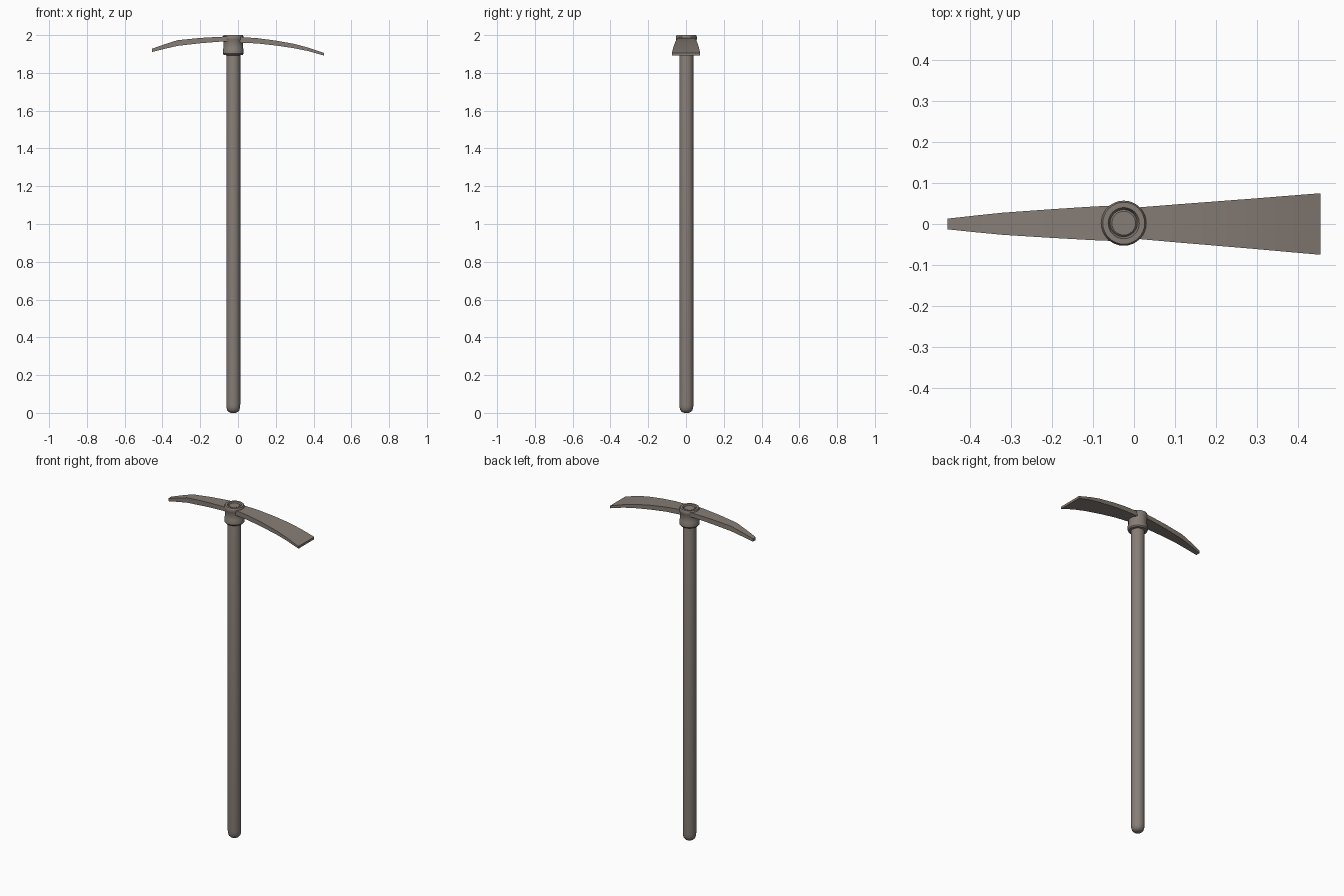
import bpy, bmesh, math

if "Cube" in bpy.data.objects:
    bpy.data.objects.remove(bpy.data.objects["Cube"])

CX, CY = -0.025, 0.002   # handle axis

mat = bpy.data.materials.new("grey brown")
mat.diffuse_color = (0.24, 0.205, 0.18, 1)
mat.use_nodes = True
mat.node_tree.nodes["Principled BSDF"].inputs["Base Color"].default_value = mat.diffuse_color


def finish(name, bm, angle=35):
    bmesh.ops.recalc_face_normals(bm, faces=bm.faces)
    me = bpy.data.meshes.new(name)
    bm.to_mesh(me)
    bm.free()
    ob = bpy.data.objects.new(name, me)
    bpy.context.collection.objects.link(ob)
    me.materials.append(mat)
    bpy.ops.object.select_all(action='DESELECT')
    ob.select_set(True)
    bpy.context.view_layer.objects.active = ob
    bpy.ops.object.shade_smooth_by_angle(angle=math.radians(angle))
    return ob


def lathe(name, profile, closed=False, n=32):
    """Revolve (radius, z) points about the handle axis."""
    bm = bmesh.new()
    rings = []
    for r, z in profile:
        rings.append([bm.verts.new((CX + r * math.cos(2 * math.pi * i / n),
                                    CY + r * math.sin(2 * math.pi * i / n), z))
                      for i in range(n)])
    pairs = list(zip(rings, rings[1:]))
    if closed:
        pairs.append((rings[-1], rings[0]))
    for a, b in pairs:
        for i in range(n):
            j = (i + 1) % n
            bm.faces.new((a[i], a[j], b[j], b[i]))
    if not closed:
        bm.faces.new(rings[0])
        bm.faces.new(rings[-1])
    return finish(name, bm)


def blade(name, stations):
    """Loft rectangular sections: x, half width, bottom z, top z."""
    bm = bmesh.new()
    secs = [[bm.verts.new((x, CY * (1 - abs(x) / 0.455) + s * w, z))
             for s, z in ((-1, b), (1, b), (1, t), (-1, t))]
            for x, w, b, t in stations]
    for a, c in zip(secs, secs[1:]):
        for i in range(4):
            j = (i + 1) % 4
            bm.faces.new((a[i], a[j], c[j], c[i]))
    bm.faces.new(secs[0])
    bm.faces.new(secs[-1])
    return finish(name, bm)


# handle with rounded butt
lathe("handle", [(0.012, 0.0), (0.024, 0.005), (0.032, 0.014), (0.036, 0.028),
                 (0.037, 0.045), (0.037, 1.92), (0.033, 1.94), (0.033, 1.992),
                 (0.029, 1.996)])

# socket collar around the handle top
lathe("collar", [(0.036, 1.893), (0.050, 1.895), (0.055, 1.902), (0.055, 1.925),
                 (0.052, 1.932), (0.052, 1.972), (0.055, 1.978), (0.055, 1.992),
                 (0.051, 2.0), (0.038, 2.0), (0.033, 1.99)], closed=True)

# narrow pick arm
blade("pick_arm", [(-0.455, 0.013, 1.911, 1.928), (-0.39, 0.020, 1.927, 1.951),
                   (-0.32, 0.027, 1.943, 1.973), (-0.20, 0.035, 1.957, 1.985),
                   (-0.10, 0.041, 1.965, 1.991), (-0.055, 0.043, 1.967, 1.992)])

# wide flat adze arm
blade("adze_arm", [(0.005, 0.038, 1.960, 1.990), (0.10, 0.046, 1.956, 1.984),
                   (0.20, 0.054, 1.945, 1.971), (0.30, 0.062, 1.930, 1.953),
                   (0.37, 0.068, 1.916, 1.934), (0.455, 0.075, 1.892, 1.906)])
